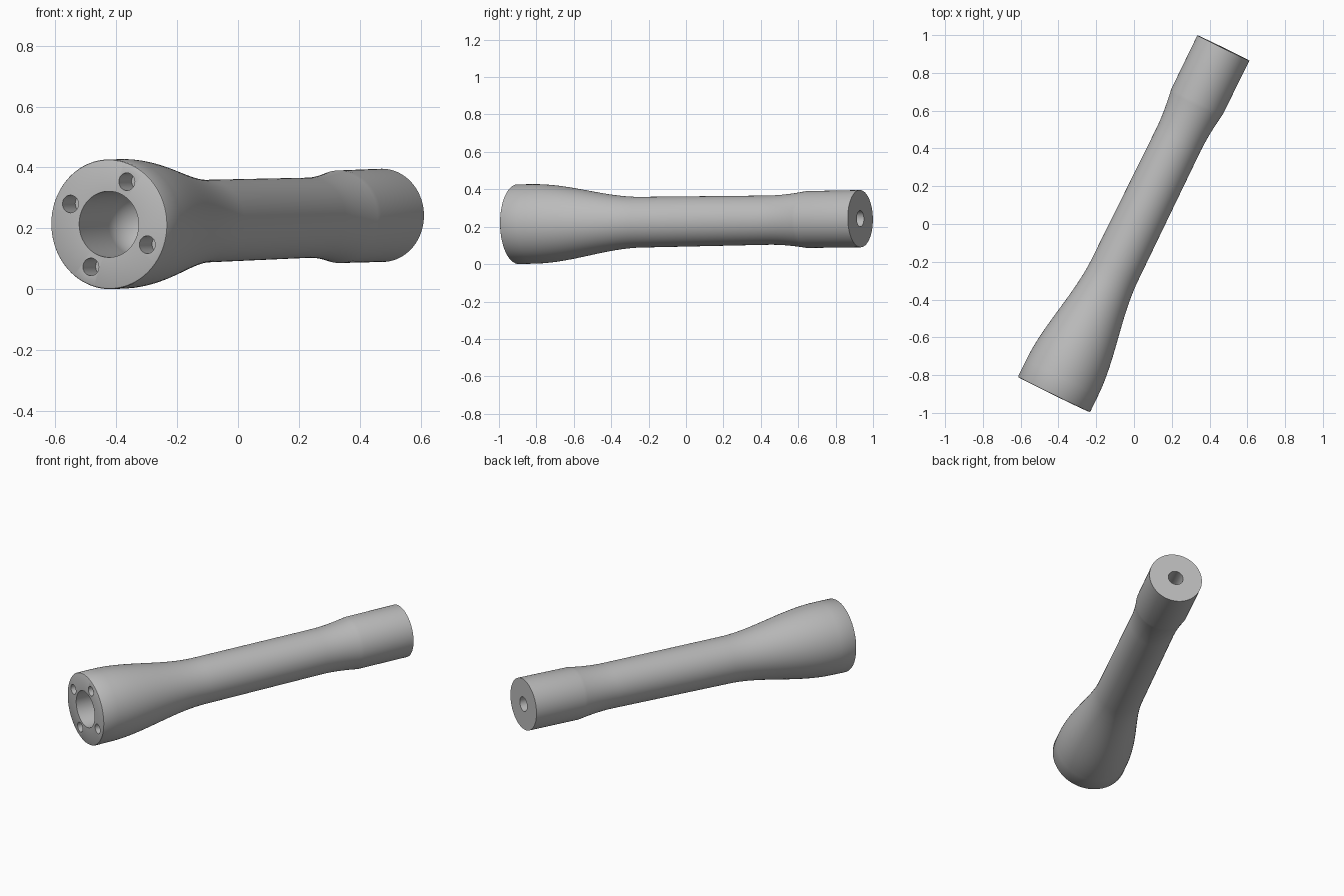
import bpy
import bmesh
import math
from mathutils import Matrix, Vector

cube = bpy.data.objects.get("Cube")
if cube:
    bpy.data.objects.remove(cube, do_unlink=True)

SIDES = 96
START = Vector((-0.424, -0.903, 0.2135))
END = Vector((0.473, 0.932, 0.243))

# Frame whose z axis runs along the handle
axis = END - START
LENGTH = axis.length
z_dir = axis.normalized()
x_dir = Vector((0, 0, 1)).cross(z_dir).normalized()
y_dir = z_dir.cross(x_dir)
FRAME = Matrix.Translation(START) @ Matrix((x_dir, y_dir, z_dir)).transposed().to_4x4()

steel = bpy.data.materials.new("satin_grey")
steel.use_nodes = True
grey = (0.5, 0.5, 0.5, 1)
steel.diffuse_color = grey
steel.node_tree.nodes["Principled BSDF"].inputs["Base Color"].default_value = grey


def blend(t0, r0, t1, r1, ease, steps=20):
    """Points (radius, distance) easing from one radius to another."""
    return [(r0 + (r1 - r0) * ease(i / steps), t0 + (t1 - t0) * i / steps)
            for i in range(steps + 1)]


def smooth(u):
    return u * u * (3 - 2 * u)


def lathe(name, profile):
    """Closed solid of revolution about the handle axis."""
    bm = bmesh.new()
    verts = [bm.verts.new((r, 0, t)) for r, t in profile]
    edges = [bm.edges.new(pair) for pair in zip(verts, verts[1:])]
    bmesh.ops.spin(bm, geom=verts + edges, axis=(0, 0, 1), cent=(0, 0, 0),
                   angle=math.tau, steps=SIDES, use_duplicate=False)
    bmesh.ops.remove_doubles(bm, verts=bm.verts, dist=1e-5)
    bmesh.ops.recalc_face_normals(bm, faces=bm.faces)
    bm.transform(FRAME)
    return finish(name, bm)


def finish(name, bm):
    mesh = bpy.data.meshes.new(name)
    bm.to_mesh(mesh)
    bm.free()
    mesh.materials.append(steel)
    obj = bpy.data.objects.new(name, mesh)
    bpy.context.collection.objects.link(obj)
    return obj


# Handle body: domed front bore, flared head, slim grip, straight tail, tail hole
profile = [(0, 0.33)]
profile += [(0.1085 * math.sin(a), 0.22 + 0.1085 * math.cos(a))
            for a in (math.pi / 2 * i / 12 for i in range(1, 13))]
profile += [(0.1085, 0), (0.2075, 0), (0.211, 0.002), (0.213, 0.006)]
profile += blend(0.1, 0.2125, 0.74, 0.1355, smooth)
profile += blend(1.5, 0.1315, 1.725, 0.152, lambda u: u ** 1.8, 12)
profile += [(0.153, LENGTH), (0.043, LENGTH), (0.043, LENGTH - 0.3), (0, LENGTH - 0.32)]
body = lathe("handle_body", profile)

# Four screw holes around the bore
bm = bmesh.new()
for k in range(4):
    a = math.radians(25.5 + 90 * k)
    spot = Matrix.Translation((0.155 * math.cos(a), 0.155 * math.sin(a), 0.02))
    bmesh.ops.create_cone(bm, cap_ends=True, segments=32, radius1=0.029,
                          radius2=0.029, depth=0.15, matrix=FRAME @ spot)
cutter = finish("screw_hole_cutter", bm)

cut = body.modifiers.new("screw_holes", "BOOLEAN")
cut.operation = "DIFFERENCE"
cut.solver = "EXACT"
cut.object = cutter

bpy.context.view_layer.objects.active = body
body.select_set(True)
bpy.ops.object.modifier_apply(modifier=cut.name)
bpy.data.objects.remove(cutter, do_unlink=True)
bpy.ops.object.shade_smooth_by_angle(angle=math.radians(30))
